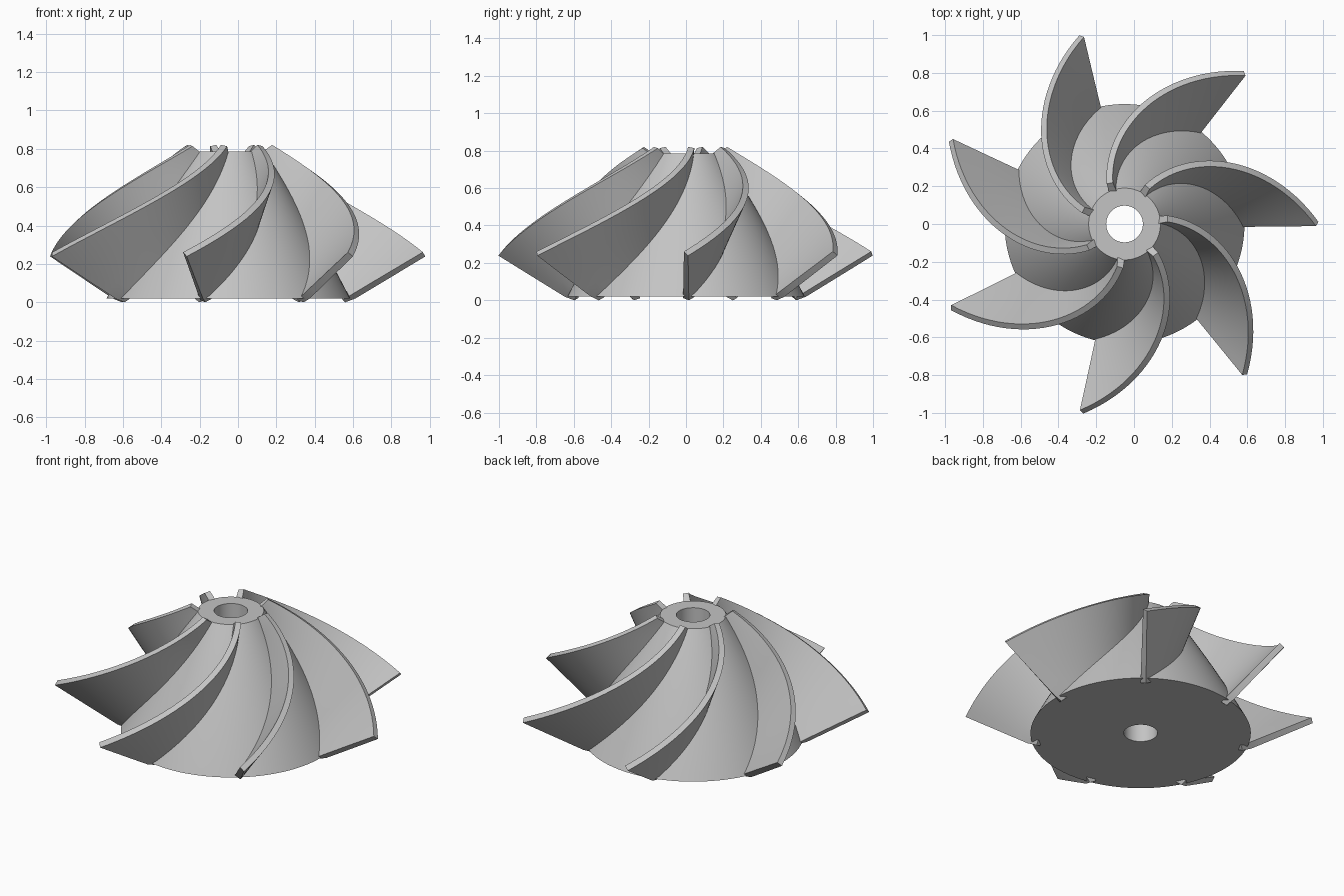
import bpy, bmesh, math
from mathutils import Vector, Matrix

if "Cube" in bpy.data.objects:
    bpy.data.objects.remove(bpy.data.objects["Cube"], do_unlink=True)

AXIS = Vector((-0.05, 0, 0))
BLADES = 7
WRAP = math.radians(58.5)
STEPS, SPAN = 28, 8

metal = bpy.data.materials.new("light grey metal")
metal.use_nodes = True
grey = (0.55, 0.55, 0.55, 1)
metal.diffuse_color = grey
metal.node_tree.nodes["Principled BSDF"].inputs["Base Color"].default_value = grey


def finish(bm, name):
    bmesh.ops.recalc_face_normals(bm, faces=bm.faces)
    mesh = bpy.data.meshes.new(name)
    bm.to_mesh(mesh)
    bm.free()
    mesh.materials.append(metal)
    obj = bpy.data.objects.new(name, mesh)
    obj.location = AXIS
    bpy.context.collection.objects.link(obj)
    bpy.ops.object.select_all(action="DESELECT")
    obj.select_set(True)
    bpy.context.view_layer.objects.active = obj
    bpy.ops.object.shade_smooth_by_angle(angle=math.radians(35))
    return obj


def hub_line(t):
    # nearly straight cone from the rim (t=0) to the nose (t=1)
    bulge = 0.04 * t * (1 - t)
    return 0.635 - 0.445 * t + bulge, 0.02 + 0.765 * t + bulge * 0.6


def shroud_line(t):
    bulge = 0.07 * t * (1 - t)
    return 1.02 - 0.79 * t + bulge * 0.6, 0.25 + 0.567 * t + bulge * 0.8


# Hub: lathed cone with a through bore
bm = bmesh.new()
profile = [hub_line(i / 16) for i in range(17)] + [(0.097, 0.785), (0.097, 0.02)]
verts = [bm.verts.new((r, 0, z)) for r, z in profile]
edges = [bm.edges.new((a, b)) for a, b in zip(verts, verts[1:] + verts[:1])]
bmesh.ops.spin(bm, geom=verts + edges, cent=(0, 0, 0), axis=(0, 0, 1),
               angle=math.tau, steps=96, use_duplicate=False)
bmesh.ops.remove_doubles(bm, verts=bm.verts, dist=0.0001)
finish(bm, "hub")


def camber(t, s):
    # ruled surface from inside the hub (s=0) to the free edge (s=1)
    r0, z0 = hub_line(t)
    r1, z1 = shroud_line(t)
    r0, z0 = r0 - 0.033, z0 - 0.02
    r, z = r0 + (r1 - r0) * s, z0 + (z1 - z0) * s
    a = WRAP * (t + 0.25 * t * (1 - t) * (1 - s))
    return Vector((r * math.cos(a), r * math.sin(a), z))


def blade_point(t, s, side):
    e = 0.002
    along = camber(t + e, s) - camber(t - e, s)
    across = camber(t, s + e) - camber(t, s - e)
    half = 0.021 - 0.004 * s
    p = camber(t, s) + along.cross(across).normalized() * half * side
    p.z = max(0, p.z)
    return p


# Blade: two offset skins joined round the border
bm = bmesh.new()
skins = []
for side in (-1, 1):
    grid = [[bm.verts.new(blade_point(i / STEPS, j / SPAN, side))
             for j in range(SPAN + 1)] for i in range(STEPS + 1)]
    for i in range(STEPS):
        for j in range(SPAN):
            bm.faces.new((grid[i][j], grid[i + 1][j], grid[i + 1][j + 1], grid[i][j + 1]))
    skins.append(grid)
low, high = skins
for i in range(STEPS):
    for j in (0, SPAN):
        bm.faces.new((low[i][j], low[i + 1][j], high[i + 1][j], high[i][j]))
for j in range(SPAN):
    for i in (0, STEPS):
        bm.faces.new((low[i][j], low[i][j + 1], high[i][j + 1], high[i][j]))
blade = finish(bm, "blade_1")

# Repeat the blade around the hub
for k in range(1, BLADES):
    copy = blade.copy()
    copy.name = f"blade_{k + 1}"
    copy.rotation_euler.z = math.tau * k / BLADES
    bpy.context.collection.objects.link(copy)
